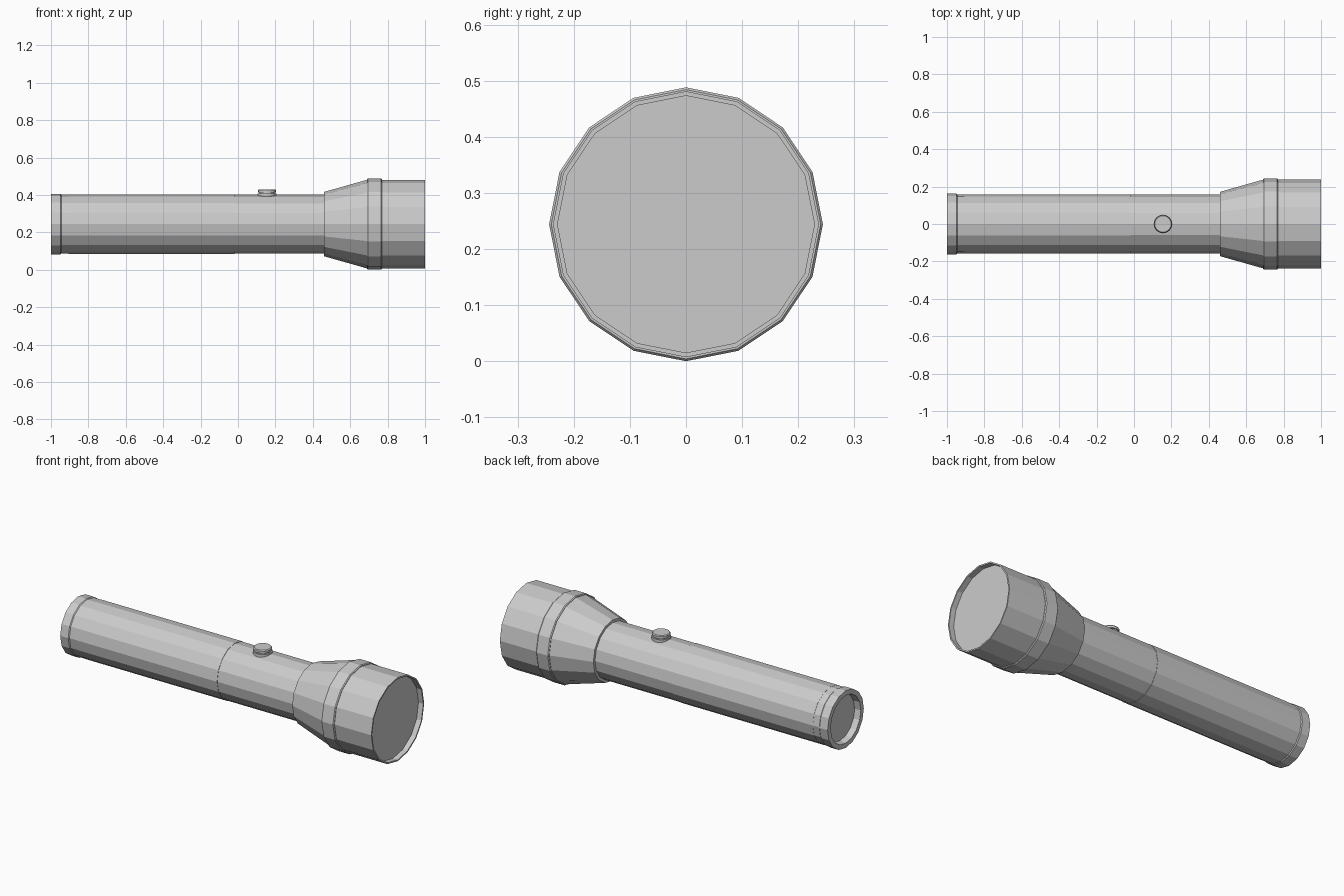
import bpy
import math

cube = bpy.data.objects.get("Cube")
if cube:
    bpy.data.objects.remove(cube, do_unlink=True)

AXIS_Z = 0.244
SIDES = 16

grey = bpy.data.materials.new("plain grey")
grey.use_nodes = True
colour = (0.6, 0.6, 0.6, 1)
grey.diffuse_color = colour
grey.node_tree.nodes["Principled BSDF"].inputs["Base Color"].default_value = colour


def lathe(name, profile, place, sides=SIDES):
    """Spin (distance along axis, radius) points into a solid with flat end caps."""
    verts, faces = [], []
    for along, radius in profile:
        for i in range(sides):
            a = math.tau * i / sides
            verts.append(place(along, radius * math.sin(a), radius * math.cos(a)))
    for k in range(len(profile) - 1):
        for i in range(sides):
            j = (i + 1) % sides
            a, b = k * sides, (k + 1) * sides
            faces.append((a + i, a + j, b + j, b + i))
    last = (len(profile) - 1) * sides
    faces.append(tuple(reversed(range(sides))))
    faces.append(tuple(range(last, last + sides)))
    mesh = bpy.data.meshes.new(name)
    mesh.from_pydata(verts, [], faces)
    mesh.materials.append(grey)
    obj = bpy.data.objects.new(name, mesh)
    bpy.context.collection.objects.link(obj)
    # Consistent outward normals
    bpy.context.view_layer.objects.active = obj
    obj.select_set(True)
    bpy.ops.object.mode_set(mode='EDIT')
    bpy.ops.mesh.select_all(action='SELECT')
    bpy.ops.mesh.normals_make_consistent(inside=False)
    bpy.ops.object.mode_set(mode='OBJECT')
    obj.select_set(False)
    return obj


def lengthwise(along, y, z):
    return (along, y, AXIS_Z + z)


def upright(along, x, y):
    return (0.155 + x, y, along)


# Tail cap: recessed end disc, raised rim and a shallow groove
lathe("tail_cap", [(-0.965, 0.13), (-1, 0.135), (-1, 0.162), (-0.95, 0.162),
                   (-0.945, 0.158), (-0.905, 0.158), (-0.905, 0.15)], lengthwise)

# Barrel in two sections meeting at a fine seam
lathe("rear_barrel", [(-0.905, 0.159), (-0.02, 0.159)], lengthwise)
lathe("front_barrel", [(-0.02, 0.157), (0.48, 0.157)], lengthwise)

# Flared head, collar and lens bezel with a recessed opening
lathe("head_cone", [(0.46, 0.172), (0.69, 0.237)], lengthwise)
lathe("head_collar", [(0.69, 0.24), (0.695, 0.244), (0.765, 0.244), (0.77, 0.24)], lengthwise)
lathe("lens_bezel", [(0.77, 0.237), (1, 0.237), (1, 0.229), (0.97, 0.229)], lengthwise)

# Switch: base flange, neck and push cap
lathe("switch_button", [(0.39, 0.05), (0.408, 0.05), (0.408, 0.041), (0.413, 0.041),
                        (0.413, 0.048), (0.425, 0.048), (0.43, 0.044)], upright)
